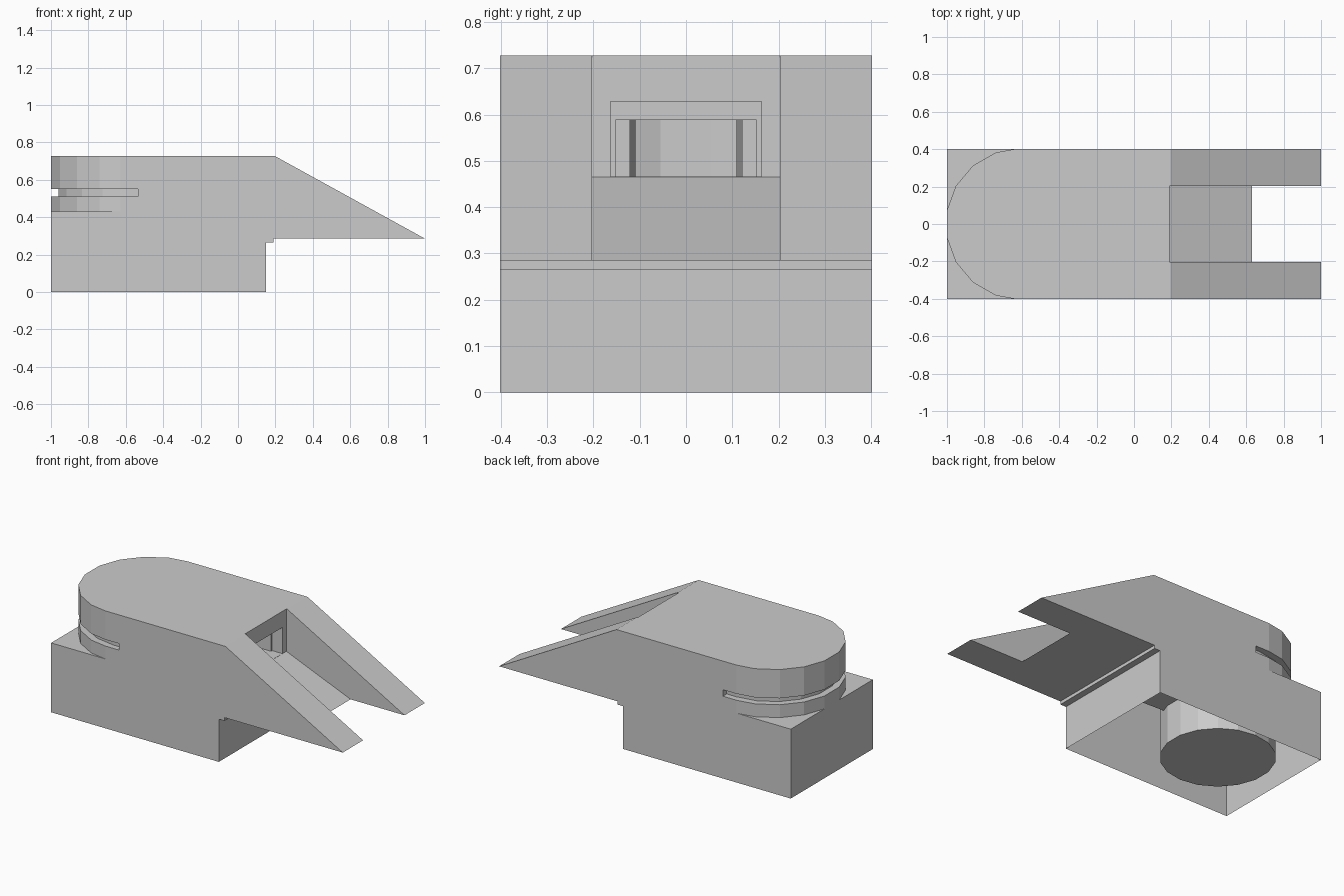
import bpy, bmesh
from math import sin, cos, radians

if "Cube" in bpy.data.objects:
    bpy.data.objects.remove(bpy.data.objects["Cube"])


def prism(name, pts, lo, hi, axis):
    """Extrude a 2D outline along y (points are x,z) or z (points are x,y)."""
    def put(p, t):
        return (p[0], t, p[1]) if axis == 'Y' else (p[0], p[1], t)
    bm = bmesh.new()
    face = bm.faces.new([bm.verts.new(put(p, lo)) for p in pts])
    ext = bmesh.ops.extrude_face_region(bm, geom=[face])
    move = [v for v in ext['geom'] if isinstance(v, bmesh.types.BMVert)]
    bmesh.ops.translate(bm, verts=move, vec=put((0, 0), hi - lo))
    bmesh.ops.recalc_face_normals(bm, faces=bm.faces)
    me = bpy.data.meshes.new(name)
    bm.to_mesh(me)
    bm.free()
    ob = bpy.data.objects.new(name, me)
    bpy.context.collection.objects.link(ob)
    return ob


def arc(r, a, b):
    return [(-0.6 + r * cos(radians(t)), r * sin(radians(t))) for t in range(a, b + 1, 20)]


def rect(x0, x1, w):
    return [(x0, -w), (x1, -w), (x1, w), (x0, w)]


def collar(r, x):
    """C-shaped outline surrounding the rounded rear end."""
    a = arc(r, 90, 270)
    if x > -0.6:
        a = [(x, r)] + a + [(x, -r)]
    return a + [(x, -0.6), (-1.3, -0.6), (-1.3, 0.6), (x, 0.6)]


# Main body from its side profile
body = prism('whistle_body', [(-1, 0), (0.15, 0), (0.15, 0.265), (0.19, 0.265),
             (0.19, 0.285), (1, 0.285), (0.195, 0.728), (-1, 0.728)], -0.402, 0.402, 'Y')

cutters = [
    # Space between the two prongs, with sloping floor
    prism('prong_gap', [(0.19, 0.465), (0.63, 0.285), (0.63, 0.2), (1.2, 0.2),
          (1.2, 0.9), (0.19, 0.9)], -0.203, 0.203, 'Y'),
    # Rounded rear end and the groove around it
    prism('rear_rounding', collar(0.407, -0.6), 0.43, 0.9, 'Z'),
    prism('rear_groove', collar(0.365, -0.535), 0.51, 0.55, 'Z'),
    # Round inner chamber
    prism('chamber', arc(0.32, 10, 350), 0.045, 0.65, 'Z'),
    # Stepped air passage from the gap to the chamber
    prism('passage_mouth', rect(0.12, 0.25, 0.163), 0.466, 0.628, 'Z'),
    prism('passage_middle', rect(-0.02, 0.15, 0.152), 0.466, 0.588, 'Z'),
    prism('passage_inner', [(-0.4, -0.105), (0, -0.122), (0, 0.122), (-0.4, 0.105)],
          0.28, 0.6, 'Z'),
]
for c in cutters:
    c.hide_render = True
    m = body.modifiers.new(c.name, 'BOOLEAN')
    m.operation = 'DIFFERENCE'
    m.solver = 'EXACT'
    m.object = c

# Bake the cuts and open the underside
bpy.context.view_layer.update()
deps = bpy.context.evaluated_depsgraph_get()
mesh = bpy.data.meshes.new_from_object(body.evaluated_get(deps))
body.modifiers.clear()
body.data = mesh
for c in cutters:
    bpy.data.objects.remove(c)
bm = bmesh.new()
bm.from_mesh(mesh)
under = [f for f in bm.faces if all(v.co.z < 0.001 for v in f.verts)]
bmesh.ops.delete(bm, geom=under, context='FACES')
bm.to_mesh(mesh)
bm.free()
